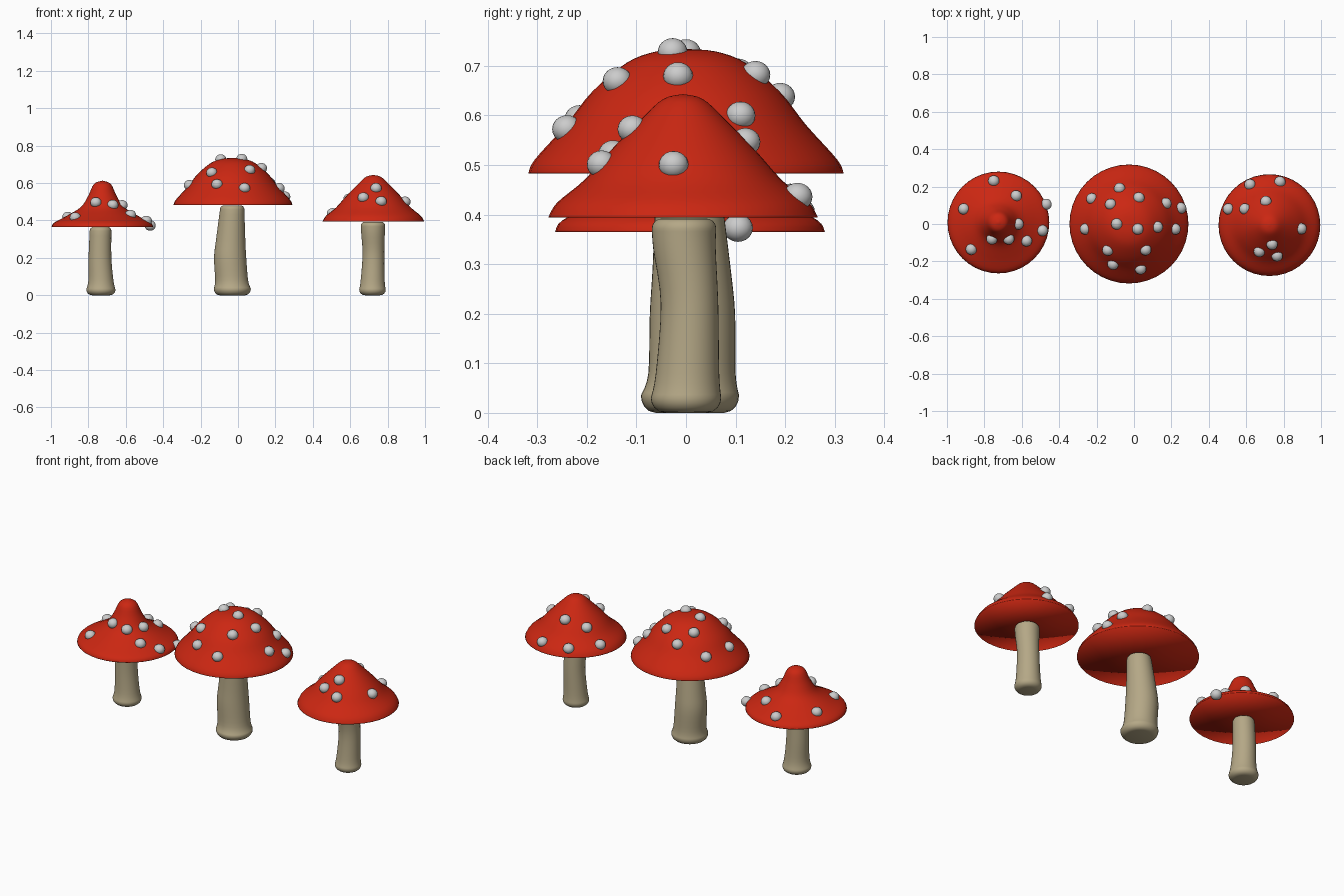
import bpy, bmesh, math
from mathutils import Vector, Matrix

if "Cube" in bpy.data.objects:
    bpy.data.objects.remove(bpy.data.objects["Cube"])

SEGS = 40


def material(name, col):
    m = bpy.data.materials.new(name)
    m.diffuse_color = (*col, 1)
    m.use_nodes = True
    m.node_tree.nodes["Principled BSDF"].inputs["Base Color"].default_value = m.diffuse_color
    return m


red = material("cap_red", (0.6, 0.02, 0.006))
tan = material("stem_tan", (0.46, 0.39, 0.24))


def curve(pts, steps=4):
    """Catmull-Rom smoothing of a short list of rings."""
    p = [Vector(q) for q in pts]
    p = [p[0]] + p + [p[-1]]
    out = []
    for a, b, c, d in zip(p, p[1:], p[2:], p[3:]):
        for i in range(steps):
            t = i / steps
            out.append(0.5 * (2 * b + (c - a) * t + (2 * a - 5 * b + 4 * c - d) * t * t
                              + (3 * b - a - 3 * c + d) * t ** 3))
    return out + [p[-1]]


def finish(name, bm, mat=None, angle=70):
    me = bpy.data.meshes.new(name)
    bm.to_mesh(me)
    bm.free()
    ob = bpy.data.objects.new(name, me)
    bpy.context.collection.objects.link(ob)
    if mat:
        me.materials.append(mat)
    bpy.ops.object.select_all(action='DESELECT')
    ob.select_set(True)
    bpy.context.view_layer.objects.active = ob
    bpy.ops.object.shade_smooth_by_angle(angle=math.radians(angle))


def loft(name, rings, mat, angle=70):
    """Skin circles given as (x, y, z, radius)."""
    bm = bmesh.new()
    loops = []
    for x, y, z, r in rings:
        r = max(r, 0)
        loops.append([bm.verts.new((x + r * math.cos(a), y + r * math.sin(a), z))
                      for a in (2 * math.pi * i / SEGS for i in range(SEGS))])
    for lo, hi in zip(loops, loops[1:]):
        for i in range(SEGS):
            j = (i + 1) % SEGS
            bm.faces.new((lo[i], lo[j], hi[j], hi[i]))
    bmesh.ops.remove_doubles(bm, verts=bm.verts, dist=1e-5)
    bmesh.ops.recalc_face_normals(bm, faces=bm.faces)
    finish(name, bm, mat, angle)


def surface_z(profile, r):
    for a, b in zip(profile, profile[1:]):
        if a[0] <= r <= b[0]:
            return a[1] + (b[1] - a[1]) * (r - a[0]) / max(b[0] - a[0], 1e-6)
    return profile[-1][1] + 0.01


def mushroom(name, cx, cy, profile, stem, spots):
    # cap: smooth dome closed by a flat underside, shaded smooth over the rim
    prof = curve([(r, z, 0) for r, z in profile])
    rings = [(cx, cy, z, r) for r, z, _ in prof] + [(cx, cy, profile[-1][1], 0)]
    loft(name + "_cap", rings, red, 180)
    # stem: gently bent, rounded at both ends
    body = curve(stem)
    b, t = body[0], body[-1]
    low = [(b[0], b[1], 0, 0)] + [
        (b[0], b[1], b[2] * (1 - math.sin(a)), b[3] - 0.03 + 0.03 * math.cos(a))
        for a in (math.pi / 2, 1.1, 0.7, 0.35)]
    high = [(t[0], t[1], t[2] + 0.02 * math.sin(a), t[3] - 0.02 + 0.02 * math.cos(a))
            for a in (0.4, 0.8, 1.2, math.pi / 2)] + [(t[0], t[1], t[2] + 0.02, 0)]
    loft(name + "_stem", low + [tuple(v) for v in body] + high, tan)
    # spots: slightly squashed balls half sunk in the cap
    bm = bmesh.new()
    for x, y in spots:
        z = surface_z(prof, math.hypot(x - cx, y - cy)) - 0.002
        bmesh.ops.create_uvsphere(bm, u_segments=20, v_segments=12, radius=0.03,
                                  matrix=Matrix.Translation((x, y, z)) @ Matrix.Diagonal((1, 1, 0.93, 1)))
    finish(name + "_spots", bm)


mushroom("left_mushroom", -0.725, 0.008,
         [(0, 0.613), (0.045, 0.595), (0.075, 0.533), (0.115, 0.472), (0.19, 0.425),
          (0.258, 0.388), (0.272, 0.365)],
         [(-0.733, 0.012, 0.03, 0.078), (-0.733, 0.012, 0.08, 0.067), (-0.738, 0.012, 0.2, 0.061),
          (-0.735, 0.01, 0.345, 0.058)],
         [(-.75, .23), (-.63, .15), (-.47, .105), (-.91, .08), (-.62, 0), (-.49, -.035),
          (-.76, -.08), (-.67, -.08), (-.575, -.09), (-.87, -.135)])

mushroom("middle_mushroom", -0.027, 0.0,
         [(0, 0.734), (0.06, 0.729), (0.12, 0.706), (0.19, 0.647), (0.242, 0.581),
          (0.305, 0.511), (0.318, 0.483)],
         [(-0.03, 0.008, 0.035, 0.099), (-0.034, 0.012, 0.08, 0.088), (-0.042, 0.013, 0.2, 0.086),
          (-0.039, 0.011, 0.3, 0.078), (-0.031, 0.004, 0.46, 0.065)],
         [(-.077, .19), (-.225, .135), (-.125, .105), (.026, .14), (.17, .11), (.25, .085),
          (-.26, -.027), (-.092, 0), (.02, -.027), (.125, -.016), (.22, -.027),
          (-.14, -.14), (.062, -.138), (-.112, -.215), (.035, -.24)])

mushroom("right_mushroom", 0.724, -0.006,
         [(0, 0.643), (0.04, 0.633), (0.085, 0.592), (0.15, 0.525), (0.2, 0.469),
          (0.254, 0.424), (0.272, 0.394)],
         [(0.719, 0.0, 0.03, 0.071), (0.72, 0.003, 0.08, 0.064), (0.724, 0.007, 0.22, 0.058),
          (0.722, -0.003, 0.33, 0.063), (0.722, -0.004, 0.372, 0.065)],
         [(.62, .21), (.78, .225), (.705, .12), (.505, .08), (.593, .08), (.893, -.025),
          (.738, -.108), (.67, -.147), (.765, -.17)])
